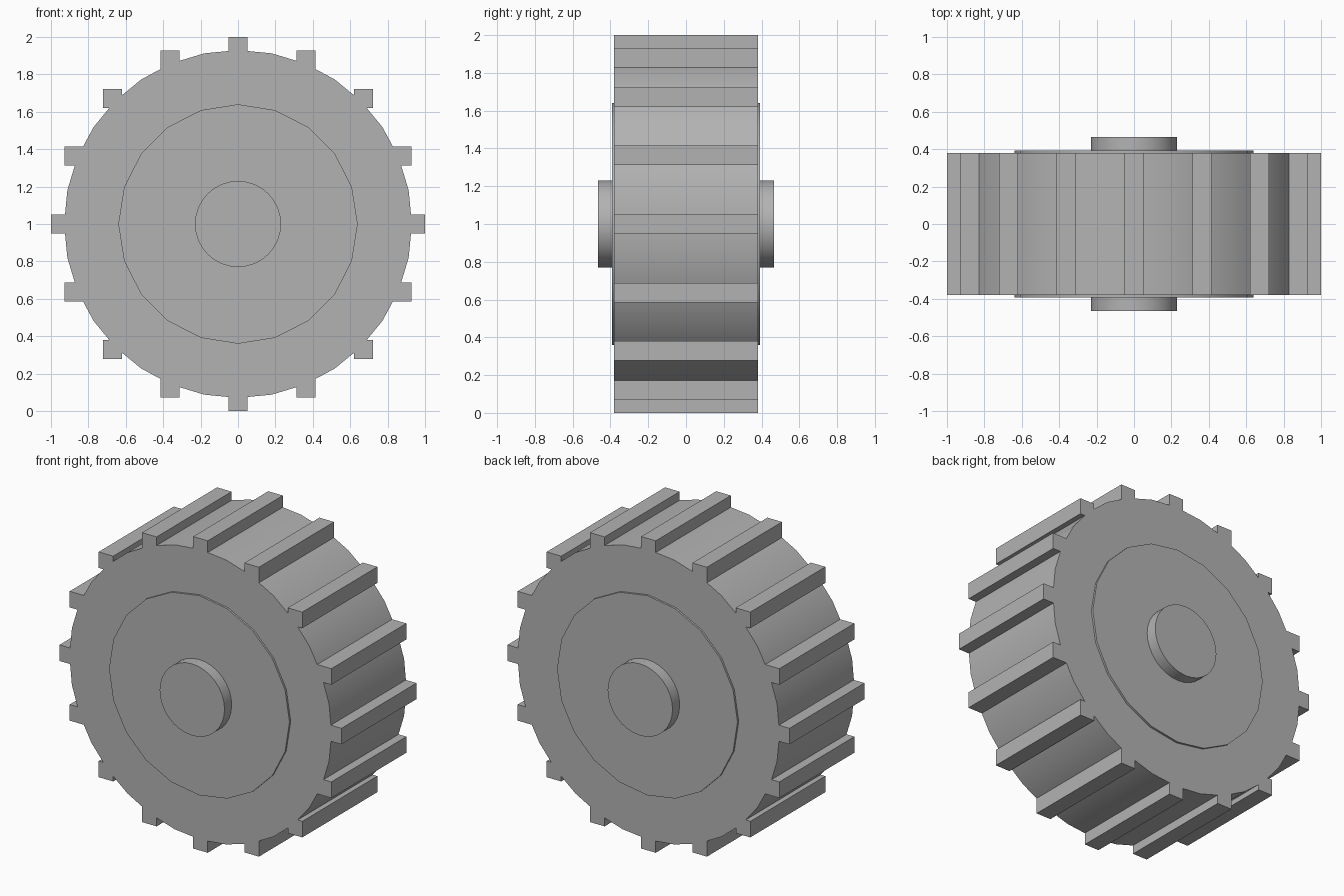
import bpy
import math
from mathutils import Matrix

cube = bpy.data.objects.get("Cube")
if cube:
    bpy.data.objects.remove(cube, do_unlink=True)

# One plain grey for the whole wheel
grey = bpy.data.materials.new("grey")
grey.use_nodes = True
colour = (0.45, 0.45, 0.45, 1)
grey.diffuse_color = colour
grey.node_tree.nodes["Principled BSDF"].inputs["Base Color"].default_value = colour

AXLE_Z = 1.0
TYRE_DEPTH = 0.76


def disc(name, radius, depth, sides):
    """Cylinder lying along y, with a corner pointing straight up."""
    bpy.ops.mesh.primitive_cylinder_add(
        vertices=sides, radius=radius, depth=depth,
        location=(0, 0, AXLE_Z), rotation=(math.pi / 2, 0, 0))
    obj = bpy.context.object
    obj.name = name
    obj.data.materials.append(grey)
    bpy.ops.object.shade_smooth_by_angle(angle=math.radians(30))
    return obj


# Tyre body, raised side plates and axle running through
disc("tyre", 0.93, TYRE_DEPTH, 32)
disc("side_plates", 0.64, 0.785, 20)
disc("axle", 0.23, 0.93, 32)

# Tread lugs: upright square bars spaced evenly round the tyre
LUGS = 16
LUG_SIZE = 0.103
for i in range(LUGS):
    angle = math.tau * i / LUGS
    reach = 1 - LUG_SIZE / 2
    bpy.ops.mesh.primitive_cube_add(
        size=1, location=(reach * math.cos(angle), 0, AXLE_Z + reach * math.sin(angle)))
    lug = bpy.context.object
    lug.name = f"tread_lug_{i + 1}"
    lug.data.transform(Matrix.Diagonal((LUG_SIZE, TYRE_DEPTH, LUG_SIZE, 1)))
    lug.data.materials.append(grey)
